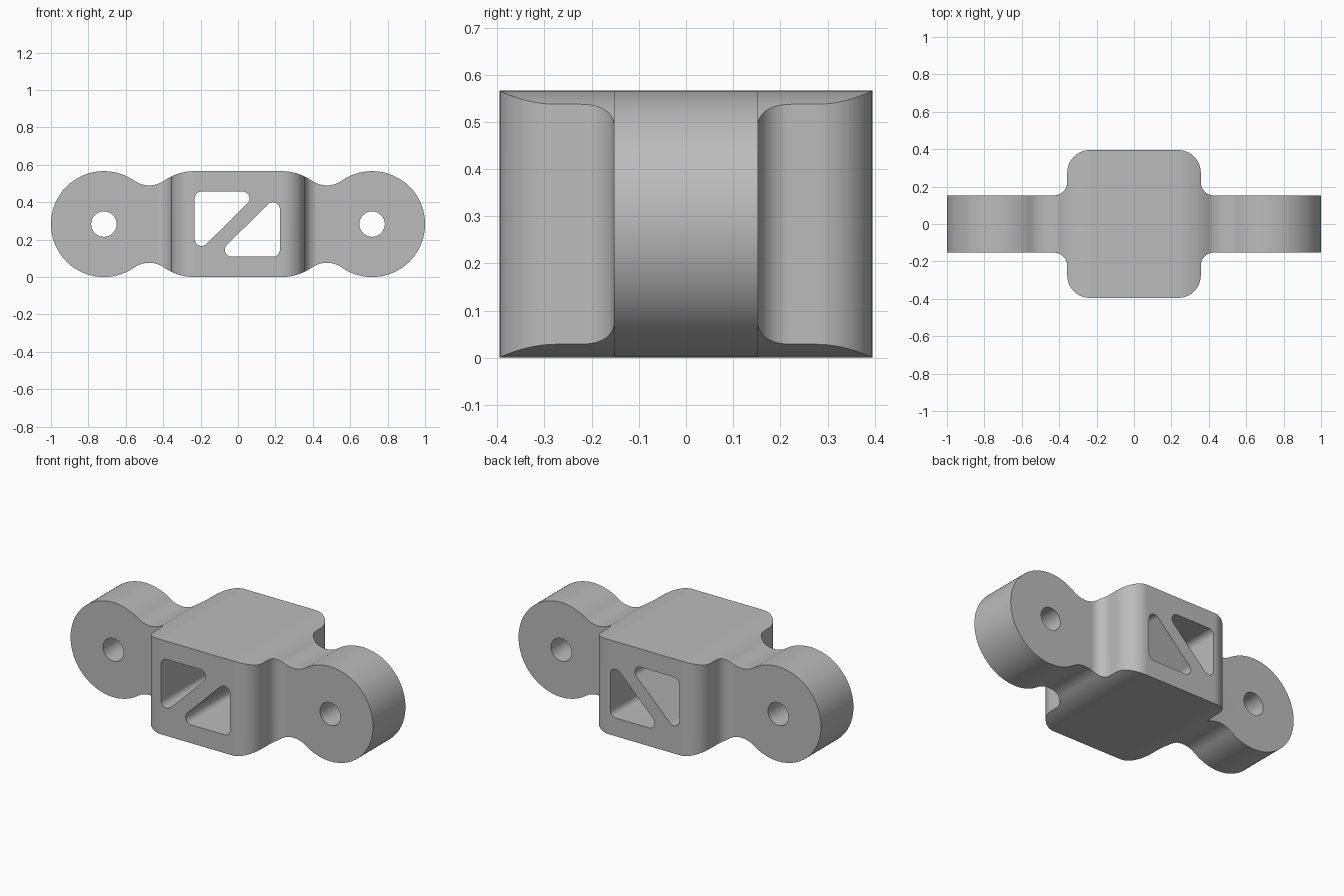
import bpy, bmesh
from math import sin, cos, radians, atan2, degrees
from mathutils import Vector

cube = bpy.data.objects.get("Cube")
if cube:
    bpy.data.objects.remove(cube, do_unlink=True)

MID = 0.283       # half height, also the radius of the round ends
LUG = 0.717       # distance of each lug from the middle


def arc(cx, cy, r, a0, a1, n=20):
    angles = [radians(a0 + (a1 - a0) * i / n) for i in range(n + 1)]
    return [Vector((cx + r * cos(a), cy + r * sin(a))) for a in angles]


def clean(points):
    """Drop repeated neighbours from a closed outline."""
    return [p for i, p in enumerate(points) if (p - points[i - 1]).length > 1e-4]


def four_way(quarter):
    """Mirror one quarter of an outline into a closed loop."""
    def flip(sx, sy):
        return [Vector((p.x * sx, p.y * sy)) for p in quarter]
    return clean(quarter + flip(-1, 1)[::-1] + flip(-1, -1) + flip(1, -1)[::-1])


def prism(name, outline, to_3d, low, high):
    """Extrude an outline from low to high; to_3d places (u, v, depth)."""
    bm = bmesh.new()
    rings = [[bm.verts.new(to_3d(p.x, p.y, d)) for p in outline] for d in (low, high)]
    bm.faces.new(rings[0])
    bm.faces.new(rings[1][::-1])
    for i in range(len(outline)):
        bm.faces.new((rings[0][i - 1], rings[1][i - 1], rings[1][i], rings[0][i]))
    bmesh.ops.recalc_face_normals(bm, faces=bm.faces)
    mesh = bpy.data.meshes.new(name)
    bm.to_mesh(mesh)
    bm.free()
    obj = bpy.data.objects.new(name, mesh)
    bpy.context.collection.objects.link(obj)
    return obj


def along_y(u, v, d):
    return (u, d, v + MID)


def along_z(u, v, d):
    return (u, v, d)


# Side outline: round lug, concave neck, rounded shoulder
lean = degrees(atan2(0.347, 0.242))
side = four_way(arc(LUG, 0, MID, 0, 180 - lean, 48)
                + arc(0.475, 0.347, 0.14, 360 - lean, 180 + lean)
                + arc(0.233, 0, MID, lean, 90))
body = prism("link_body", side, along_y, -0.395, 0.395)

# Plan outline: thin arms filleted into a wide block
plan = four_way([Vector((1.2, 0.153))]
                + arc(0.427, 0.223, 0.07, 270, 180)
                + arc(0.237, 0.275, 0.12, 0, 90))
# Trim end to end slightly past the block faces is avoided by a deeper body
for v in body.data.vertices:
    v.co.y *= 1.3
cutters = [(prism("plan_cutter", plan, along_z, -0.2, 0.8), 'INTERSECT')]

# Lug holes
for s in (-1, 1):
    hole = clean(arc(s * LUG, 0, 0.068, 0, 360, 48))
    cutters.append((prism("lug_hole_cutter", hole, along_y, -0.7, 0.7), 'DIFFERENCE'))

# Pair of rounded triangular windows, one the half turn of the other
for s in (1, -1):
    window = []
    for x, z, a0, a1 in ((0.22, 0.137, -45, 90), (0, 0.137, 90, 180), (0, -0.08, 180, 315)):
        window += arc(s * (x - 0.191) - 0.004, s * z, s * 0.037, a0, a1, 14)
    cutters.append((prism("window_cutter", clean(window), along_y, -0.7, 0.7), 'DIFFERENCE'))

for cutter, operation in cutters:
    cutter.hide_render = True
    mod = body.modifiers.new(cutter.name, 'BOOLEAN')
    mod.operation = operation
    mod.solver = 'EXACT'
    mod.object = cutter

# Bake the cuts and remove the helpers
graph = bpy.context.evaluated_depsgraph_get()
baked = bpy.data.meshes.new_from_object(body.evaluated_get(graph))
body.modifiers.clear()
body.data = baked
for cutter, _ in cutters:
    bpy.data.objects.remove(cutter, do_unlink=True)

# Single grey colour
grey = bpy.data.materials.new("plain_grey")
grey.use_nodes = True
colour = (0.5, 0.5, 0.5, 1)
grey.diffuse_color = colour
grey.node_tree.nodes["Principled BSDF"].inputs["Base Color"].default_value = colour
baked.materials.clear()
baked.materials.append(grey)

# Smooth curves with crisp edges
bpy.ops.object.select_all(action='DESELECT')
body.select_set(True)
bpy.context.view_layer.objects.active = body
bpy.ops.object.shade_smooth_by_angle(angle=radians(30))
weighted = body.modifiers.new("even_shading", 'WEIGHTED_NORMAL')
weighted.keep_sharp = True
